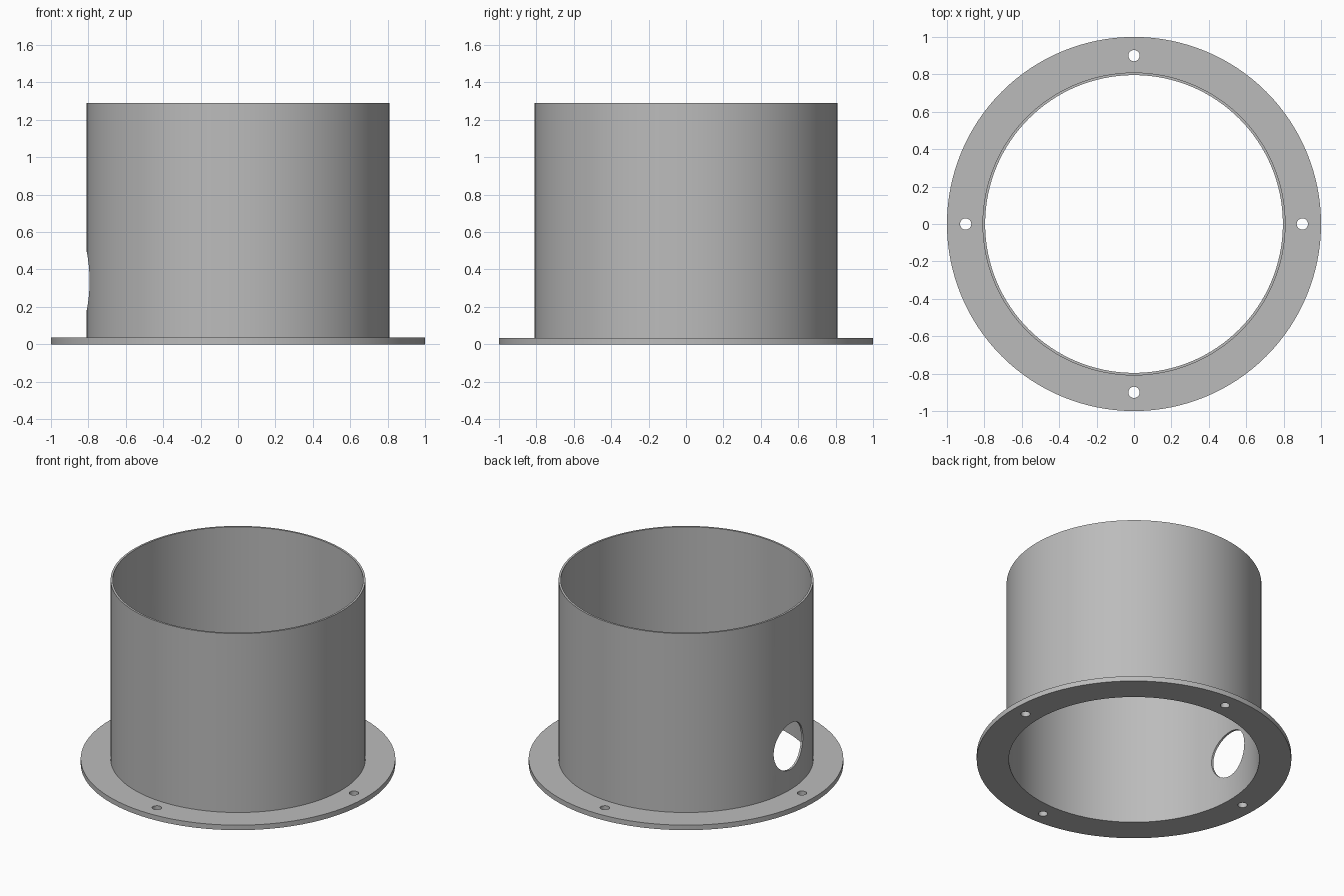
import bpy, bmesh, math
from mathutils import Matrix

cube = bpy.data.objects.get("Cube")
if cube:
    bpy.data.objects.remove(cube, do_unlink=True)

HEIGHT, THICK = 1.29, 0.035
OUTER, INNER, FLANGE = 0.81, 0.796, 1.0

# One grey metal for everything
grey = bpy.data.materials.new("grey_metal")
grey.use_nodes = True
colour = (0.5, 0.5, 0.5, 1)
grey.diffuse_color = colour
grey.node_tree.nodes["Principled BSDF"].inputs["Base Color"].default_value = colour


def add_object(name, bm):
    bmesh.ops.recalc_face_normals(bm, faces=bm.faces)
    mesh = bpy.data.meshes.new(name)
    bm.to_mesh(mesh)
    bm.free()
    mesh.materials.append(grey)
    obj = bpy.data.objects.new(name, mesh)
    bpy.context.collection.objects.link(obj)
    return obj


def ring(name, r_in, r_out, height, steps=128):
    """Rectangular section turned about the z axis."""
    bm = bmesh.new()
    section = [(r_in, 0), (r_out, 0), (r_out, height), (r_in, height)]
    verts = [bm.verts.new((r, 0, z)) for r, z in section]
    edges = [bm.edges.new((verts[i], verts[(i + 1) % 4])) for i in range(4)]
    bmesh.ops.spin(bm, geom=verts + edges, cent=(0, 0, 0), axis=(0, 0, 1),
                   angle=math.tau, steps=steps, use_merge=True)
    bmesh.ops.remove_doubles(bm, verts=bm.verts, dist=1e-5)
    return add_object(name, bm)


def drill(target, radius, depth, matrices):
    """Cut round holes, then discard the cutter."""
    bm = bmesh.new()
    for m in matrices:
        bmesh.ops.create_cone(bm, cap_ends=True, segments=48, radius1=radius,
                              radius2=radius, depth=depth, matrix=m)
    cutter = add_object("hole_cutter", bm)
    cutter.hide_render = True
    mod = target.modifiers.new("holes", 'BOOLEAN')
    mod.operation, mod.solver, mod.object = 'DIFFERENCE', 'EXACT', cutter
    bpy.context.view_layer.objects.active = target
    bpy.ops.object.modifier_apply(modifier=mod.name)
    bpy.data.objects.remove(cutter, do_unlink=True)


# Mounting flange with four screw holes
flange = ring("mounting_flange", OUTER, FLANGE, THICK)
drill(flange, 0.03, 0.2, [Matrix.Rotation(i * math.pi / 2, 4, 'Z')
                          @ Matrix.Translation((0.9, 0, 0)) for i in range(4)])

# Tube wall with one round side port
tube = ring("tube_wall", INNER, OUTER, HEIGHT)
drill(tube, 0.162, 0.4, [Matrix.Translation((-OUTER, 0, 0.338))
                         @ Matrix.Rotation(math.pi / 2, 4, 'Y')])

# Smooth round walls, sharp rims
bpy.ops.object.select_all(action='DESELECT')
for obj in (flange, tube):
    obj.select_set(True)
bpy.context.view_layer.objects.active = tube
bpy.ops.object.shade_smooth_by_angle(angle=math.radians(30))
